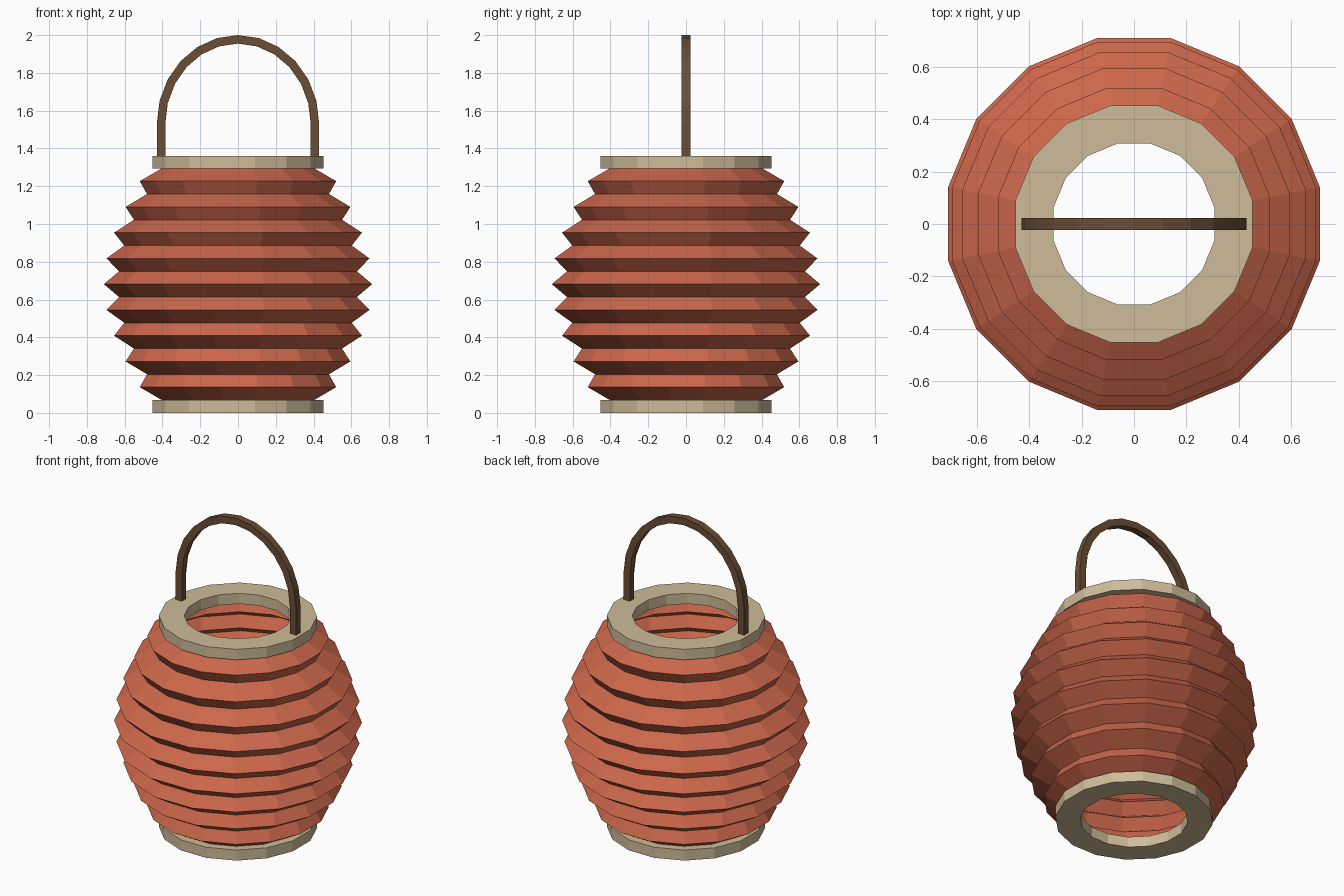
import bpy, bmesh, math

if "Cube" in bpy.data.objects:
    bpy.data.objects.remove(bpy.data.objects["Cube"])

SIDES = 16
FLAT = math.cos(math.pi / SIDES)  # corner radius = flat radius / FLAT


def material(name, rgb):
    m = bpy.data.materials.new(name)
    m.diffuse_color = (*rgb, 1)
    m.use_nodes = True
    m.node_tree.nodes["Principled BSDF"].inputs["Base Color"].default_value = m.diffuse_color
    return m


red = material("red paper", (0.60, 0.135, 0.07))
beige = material("pale wood", (0.62, 0.50, 0.32))
brown = material("dark wood", (0.145, 0.075, 0.036))


def sweep(name, mat, sections, closed=False, caps=False):
    """Skin quads between successive loops of points."""
    bm = bmesh.new()
    loops = [[bm.verts.new(p) for p in s] for s in sections]
    n = len(loops[0])
    pairs = list(zip(loops, loops[1:]))
    if closed:
        pairs.append((loops[-1], loops[0]))
    for a, b in pairs:
        for i in range(n):
            j = (i + 1) % n
            bm.faces.new((a[i], a[j], b[j], b[i]))
    if caps:
        bm.faces.new(loops[0][::-1])
        bm.faces.new(loops[-1])
    if closed or caps:
        bmesh.ops.recalc_face_normals(bm, faces=bm.faces[:])
    mesh = bpy.data.meshes.new(name)
    bm.to_mesh(mesh)
    bm.free()
    mesh.materials.append(mat)
    obj = bpy.data.objects.new(name, mesh)
    bpy.context.collection.objects.link(obj)
    return obj


def polygon(r, z):
    """Sixteen-sided loop with flats facing the axes."""
    angles = [(i + 0.5) * math.tau / SIDES for i in range(SIDES)]
    return [(r / FLAT * math.cos(a), r / FLAT * math.sin(a), z) for a in angles]


# Pleated paper shade: alternating valleys and peaks on a bulging envelope
Z0, Z1, STEPS = 0.068, 1.295, 18
shade = []
for k in range(STEPS + 1):
    t = k / STEPS
    base = 0.48 if k % 2 else 0.403
    shade.append(polygon(base + 0.23 * math.sin(math.pi * t), Z0 + (Z1 - Z0) * t))
sweep("paper_shade", red, shade)

# Flat wooden rings closing both ends
for name, lo, hi in (("bottom_ring", 0.0, 0.068), ("top_ring", 1.293, 1.361)):
    profile = [(0.453, lo), (0.453, hi), (0.308, hi), (0.308, lo)]
    sweep(name, beige, [polygon(r, z) for r, z in profile], closed=True)

# Square-section handle: straight legs joined by a half-ellipse
HALF, SPRING = 0.0225, 1.53


def bar(ox, oz, ix, iz):
    return [(ox, -HALF, oz), (ox, HALF, oz), (ix, HALF, iz), (ix, -HALF, iz)]


handle = [bar(0.43, 1.35, 0.385, 1.35)]
for k in range(13):
    c, s = math.cos(math.pi * k / 12), math.sin(math.pi * k / 12)
    handle.append(bar(0.43 * c, SPRING + 0.47 * s, 0.385 * c, SPRING + 0.425 * s))
handle.append(bar(-0.43, 1.35, -0.385, 1.35))
sweep("handle", brown, handle, caps=True)
